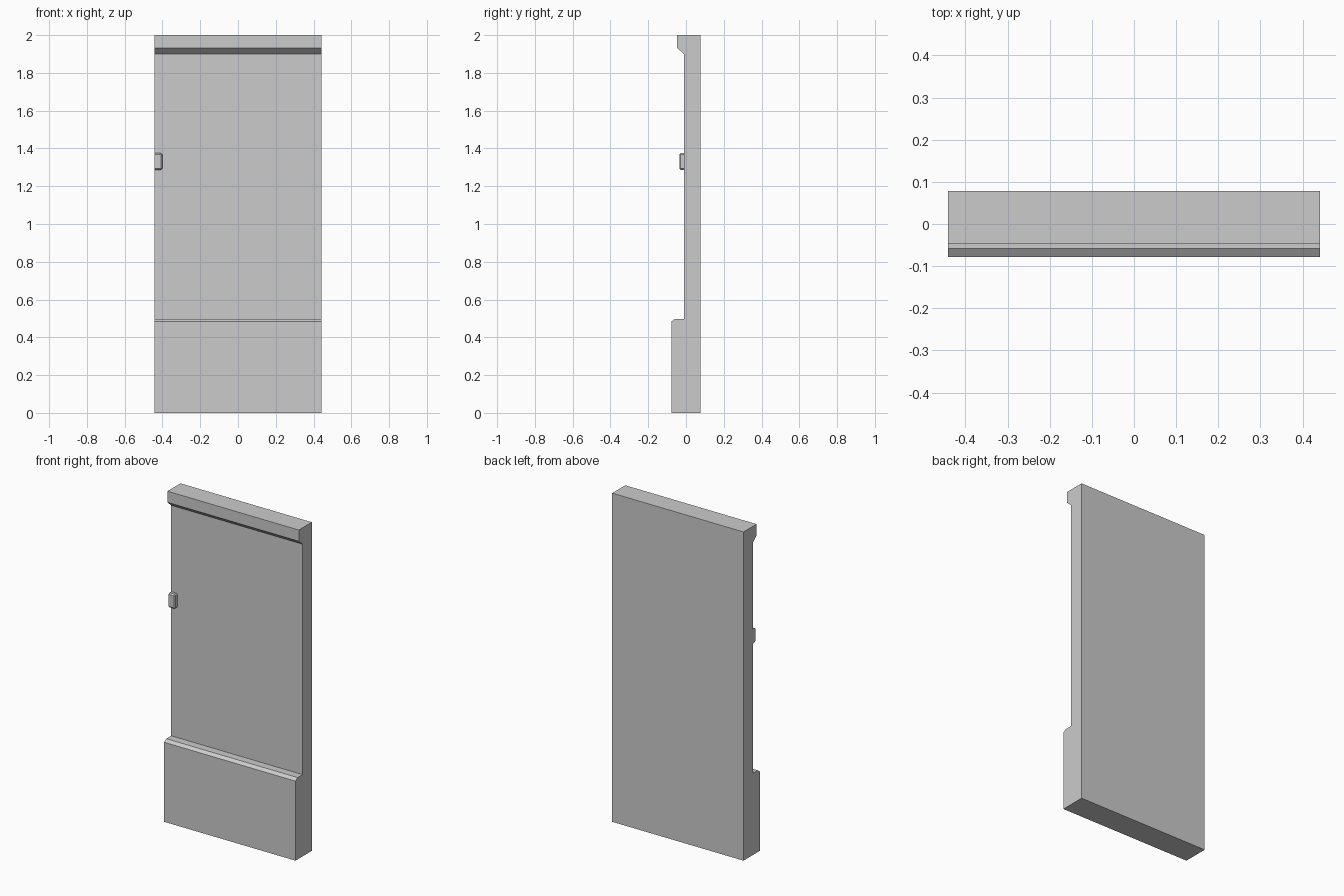
import bpy, bmesh

if "Cube" in bpy.data.objects:
    bpy.data.objects.remove(bpy.data.objects["Cube"])

HALF_W = 0.442


def make_object(name, bm):
    bmesh.ops.recalc_face_normals(bm, faces=bm.faces[:])
    mesh = bpy.data.meshes.new(name)
    bm.to_mesh(mesh)
    bm.free()
    obj = bpy.data.objects.new(name, mesh)
    bpy.context.collection.objects.link(obj)
    return obj


def extrude_profile(name, profile, x0, x1):
    """Extrude a closed (y, z) profile along x."""
    bm = bmesh.new()
    face = bm.faces.new([bm.verts.new((x0, y, z)) for y, z in profile])
    ext = bmesh.ops.extrude_face_region(bm, geom=[face])
    verts = [g for g in ext["geom"] if isinstance(g, bmesh.types.BMVert)]
    bmesh.ops.translate(bm, verts=verts, vec=(x1 - x0, 0, 0))
    return make_object(name, bm)


# Wall panel: thick plinth with sloped lip, flat middle, undercut cornice
extrude_profile("wall_panel", [
    (0.078, 0), (-0.078, 0), (-0.078, 0.484), (-0.058, 0.498),
    (-0.011, 0.498), (-0.011, 1.90), (-0.047, 1.932), (-0.047, 2.0),
    (0.078, 2.0)], -HALF_W, HALF_W)

# Small switch box, flush with the left edge, slightly sunk into the panel
X0, X1, Y0, Y1, Z0, Z1 = -HALF_W, -0.400, -0.035, -0.005, 1.287, 1.375
bm = bmesh.new()
bmesh.ops.create_cube(bm, size=1)
for v in bm.verts:
    v.co.x = X0 if v.co.x < 0 else X1
    v.co.y = Y0 if v.co.y < 0 else Y1
    v.co.z = Z0 if v.co.z < 0 else Z1


def shared(edge, axis, value):
    return all(abs(v.co[axis] - value) < 1e-5 for v in edge.verts)


# Chamfer the front rim and the two free corners, leaving the flush side square
edges = []
for e in bm.edges:
    front, right, left = shared(e, 1, Y0), shared(e, 0, X1), shared(e, 0, X0)
    flat_end = shared(e, 2, Z0) or shared(e, 2, Z1)
    if (front and not left) or (right and flat_end):
        edges.append(e)
bmesh.ops.bevel(bm, geom=edges, offset=0.007, segments=1, affect='EDGES')
make_object("switch_box", bm)
